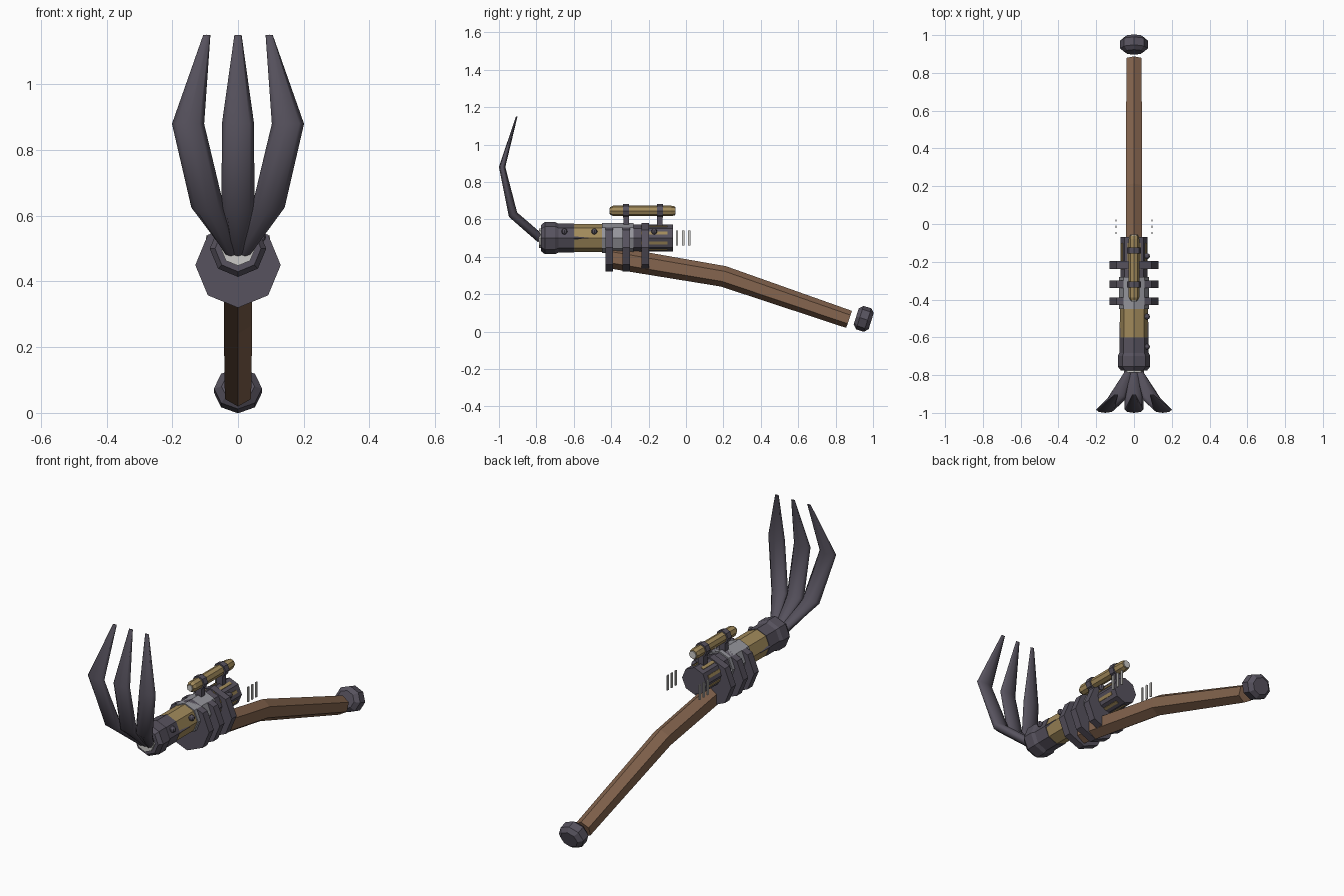
import bpy, bmesh, math
from mathutils import Vector, Matrix

if "Cube" in bpy.data.objects:
    bpy.data.objects.remove(bpy.data.objects["Cube"])


def material(name, rgb):
    m = bpy.data.materials.new(name)
    m.diffuse_color = (*rgb, 1)
    m.use_nodes = True
    m.node_tree.nodes["Principled BSDF"].inputs["Base Color"].default_value = m.diffuse_color
    return m


DARK = material("dark iron", (0.095, 0.085, 0.112))
WOOD = material("brown wood", (0.235, 0.13, 0.077))
BRASS = material("brass", (0.36, 0.255, 0.105))
STEEL = material("grey steel", (0.30, 0.30, 0.33))
PALE = material("pale metal", (0.60, 0.59, 0.57))


def finish(name, bm, mat):
    bmesh.ops.recalc_face_normals(bm, faces=bm.faces)
    me = bpy.data.meshes.new(name)
    bm.to_mesh(me)
    bm.free()
    me.materials.append(mat)
    ob = bpy.data.objects.new(name, me)
    bpy.context.collection.objects.link(ob)
    return ob


def sweep(name, stations, n, mat, smooth=False):
    """Loft n-sided rings; station = (x, y, z, half width, half height)."""
    bm = bmesh.new()
    pts = [Vector(s[:3]) for s in stations]
    rings = []
    for i, s in enumerate(stations):
        t = pts[min(i + 1, len(pts) - 1)] - pts[max(i - 1, 0)]
        t.x = 0
        up = Vector((1, 0, 0)).cross(t.normalized())
        ring = []
        for k in range(n):
            a = 2 * math.pi * k / n
            ring.append(bm.verts.new(pts[i] + Vector((s[3] * math.sin(a), 0, 0)) + up * s[4] * math.cos(a)))
        rings.append(ring)
    for a, b in zip(rings, rings[1:]):
        for k in range(n):
            f = bm.faces.new((a[k], a[(k + 1) % n], b[(k + 1) % n], b[k]))
            f.smooth = smooth
    bm.faces.new(rings[0])
    bm.faces.new(rings[-1])
    return finish(name, bm, mat)


def turned(name, z, profile, mat, n=8):
    """Part around a front-to-back axis; profile = (y, radius)."""
    return sweep(name, [(0, y, z, r, r) for y, r in profile], n, mat)


def box(name, center, size, mat, roll=0):
    bm = bmesh.new()
    bmesh.ops.create_cube(bm, size=1, matrix=Matrix.Translation(center)
                          @ Matrix.Rotation(roll, 4, 'Y') @ Matrix.Diagonal((*size, 1)))
    return finish(name, bm, mat)


# Bent wooden handle and iron pommel
sweep("handle", [(0, -0.42, 0.40, 0.05, 0.06), (0, 0.20, 0.295, 0.05, 0.056),
                 (0, 0.872, 0.065, 0.046, 0.048)], 6, WOOD)
d = Vector((0, 0.95, -0.30)).normalized()
pommel = []
for off, r in ((-0.042, 0.05), (-0.022, 0.073), (0.022, 0.073), (0.042, 0.05)):
    p = Vector((0, 0.95, 0.068)) + d * off
    pommel.append((0, p.y, p.z, r, r * 0.9))
sweep("pommel", pommel, 8, DARK)

# Barrel sections
turned("rear_barrel", 0.5, [(-0.29, 0.072), (-0.07, 0.072)], DARK)
turned("steel_sleeve", 0.5, [(-0.45, 0.08), (-0.28, 0.08)], STEEL)
turned("brass_barrel", 0.5, [(-0.61, 0.074), (-0.44, 0.074)], BRASS)
turned("front_barrel", 0.5, [(-0.775, 0.07), (-0.69, 0.077), (-0.60, 0.077)], DARK)
turned("muzzle_ring", 0.5, [(-0.775, 0.07), (-0.755, 0.086), (-0.70, 0.086), (-0.68, 0.076)], DARK)
turned("muzzle_core", 0.5, [(-0.787, 0.052), (-0.74, 0.052)], PALE)

# Inlaid strips on the rear barrel and slots on the brass barrel
for k in range(8):
    a = math.radians(22.5 + 45 * k)
    n = Vector((math.sin(a), 0, math.cos(a)))
    box("brass_strip", n * 0.066 + Vector((0, -0.17, 0.5)), (0.016, 0.14, 0.008), BRASS, a)
for s in (-1, 1):
    sweep("barrel_slot", [(s * 0.071, -0.605, 0.5, 0.007, 0.009),
                          (s * 0.071, -0.52, 0.5, 0.007, 0.003)], 4, DARK)

# Clamps holding barrel to handle
for y in (-0.41, -0.32, -0.217):
    turned("clamp", 0.45, [(y - 0.02, 0.13), (y + 0.02, 0.13)], DARK)

# Round bolts on the right side
for y in (-0.65, -0.49, -0.17):
    bm = bmesh.new()
    bmesh.ops.create_uvsphere(bm, u_segments=8, v_segments=6, radius=0.016,
                              matrix=Matrix.Translation((0.069, y, 0.535)))
    finish("bolt", bm, DARK)

# Sighting tube with mounts
turned("scope_tube", 0.645, [(-0.405, 0.02), (-0.39, 0.028), (-0.08, 0.028), (-0.06, 0.024)], BRASS)
for y, e in ((-0.407, 0.016), (-0.058, 0.02)):
    turned("lens", 0.645, [(y - 0.003, e), (y + 0.003, e)], PALE)
for y in (-0.32, -0.14):
    turned("scope_ring", 0.645, [(y - 0.016, 0.036), (y + 0.016, 0.036)], DARK)
    box("scope_mount", (0, y, 0.59), (0.035, 0.03, 0.07), DARK)

# Floating pale slats on both sides behind the barrel
for s in (-1, 1):
    for y in (-0.048, -0.015, 0.018):
        box("slat", (s * 0.095, y, 0.5), (0.006, 0.012, 0.08), PALE)

# Three curved claws
for s in (-1, 0, 1):
    sweep("claw", [(s * 0.022, -0.775, 0.495, 0.022, 0.024),
                   (s * 0.092, -0.925, 0.625, 0.05, 0.025),
                   (s * 0.152, -0.983, 0.88, 0.049, 0.017),
                   (s * 0.095, -0.905, 1.15, 0.011, 0.004)], 8, DARK, True)
